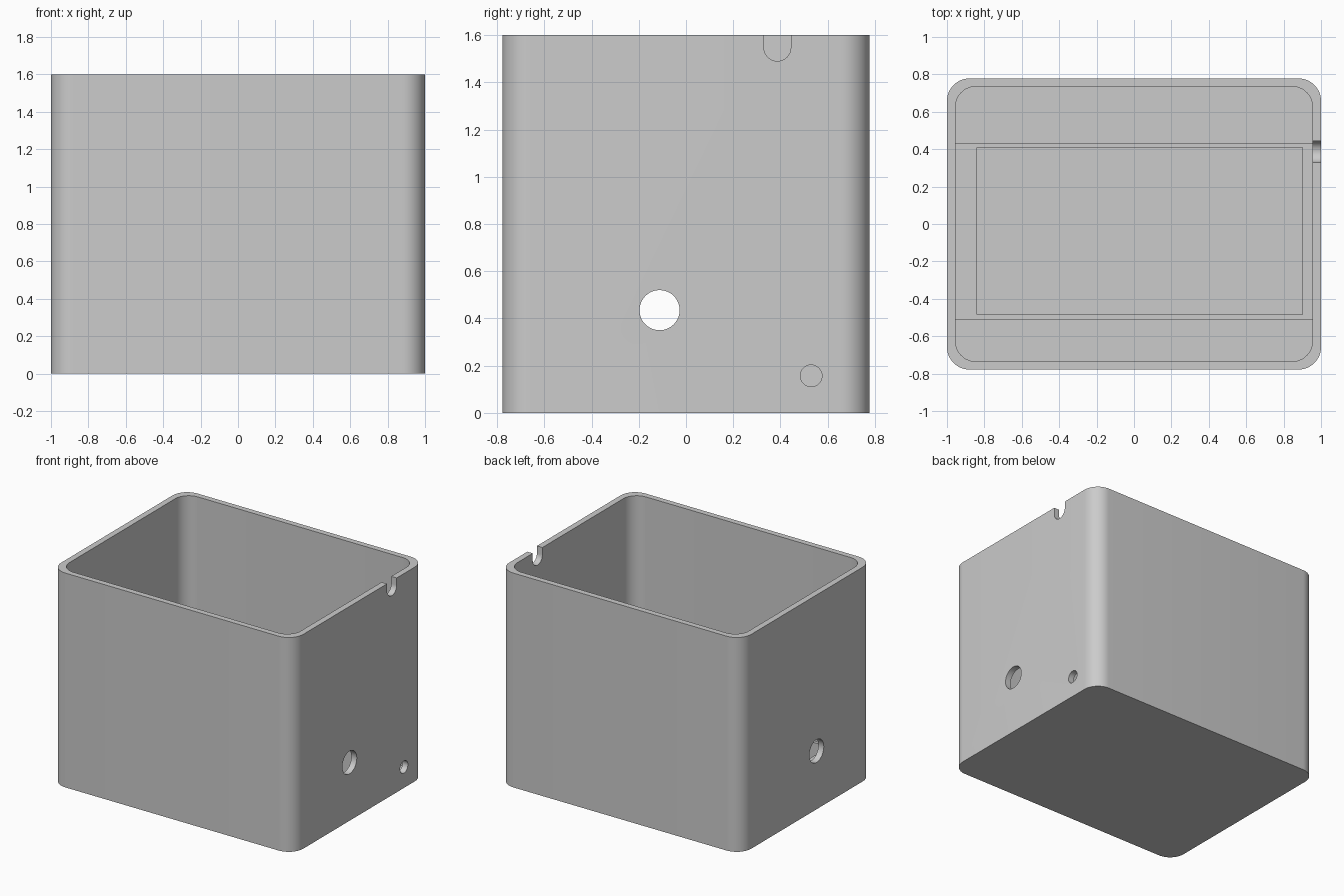
import bpy
import bmesh
from math import cos, sin, pi
from mathutils import Vector

cube = bpy.data.objects.get("Cube")
if cube:
    bpy.data.objects.remove(cube, do_unlink=True)

grey = bpy.data.materials.new("plain_grey")
grey.use_nodes = True
grey.diffuse_color = (0.6, 0.6, 0.6, 1)
grey.node_tree.nodes["Principled BSDF"].inputs["Base Color"].default_value = (0.6, 0.6, 0.6, 1)


def arc(cx, cy, r, start, end, steps):
    angles = [start + (end - start) * i / steps for i in range(steps + 1)]
    return [(cx + r * cos(a), cy + r * sin(a)) for a in angles]


def rounded_rect(hx, hy, r, steps=12):
    corners = [(1, 1), (-1, 1), (-1, -1), (1, -1)]
    return [p for i, (sx, sy) in enumerate(corners)
            for p in arc(sx * (hx - r), sy * (hy - r), r, i * pi / 2, (i + 1) * pi / 2, steps)]


def rect(x0, x1, y0, y1):
    return [(x0, y0), (x1, y0), (x1, y1), (x0, y1)]


def prism(name, profile, low, high, axis="z"):
    """Extrude a profile along z, or a (y, z) profile along x."""
    place = (lambda a, b: Vector((a, b, low))) if axis == "z" else (lambda a, b: Vector((low, a, b)))
    step = Vector((0, 0, high - low)) if axis == "z" else Vector((high - low, 0, 0))
    bm = bmesh.new()
    face = bm.faces.new([bm.verts.new(place(a, b)) for a, b in profile])
    new = bmesh.ops.extrude_face_region(bm, geom=[face])["geom"]
    bmesh.ops.translate(bm, vec=step, verts=[g for g in new if isinstance(g, bmesh.types.BMVert)])
    bmesh.ops.recalc_face_normals(bm, faces=bm.faces)
    mesh = bpy.data.meshes.new(name)
    bm.to_mesh(mesh)
    bm.free()
    mesh.materials.append(grey)
    obj = bpy.data.objects.new(name, mesh)
    bpy.context.collection.objects.link(obj)
    return obj


def activate(obj):
    bpy.ops.object.select_all(action="DESELECT")
    obj.select_set(True)
    bpy.context.view_layer.objects.active = obj


def cut(obj, cutter):
    mod = obj.modifiers.new("cut", "BOOLEAN")
    mod.operation = "DIFFERENCE"
    mod.solver = "EXACT"
    mod.object = cutter
    activate(obj)
    bpy.ops.object.modifier_apply(modifier=mod.name)
    bpy.data.objects.remove(cutter, do_unlink=True)


# Open box with rounded upright corners
box = prism("box_shell", rounded_rect(1, 0.778, 0.12), 0, 1.6)
cut(box, prism("cavity", rounded_rect(0.955, 0.735, 0.11), 0.045, 1.8))

# Large hole through both end walls, small hole through one
cut(box, prism("cable_hole", arc(-0.112, 0.435, 0.085, 0, 2 * pi * 47 / 48, 47), -1.2, 1.2, "x"))
cut(box, prism("small_hole", arc(0.53, 0.157, 0.046, 0, 2 * pi * 31 / 32, 31), 0.8, 1.2, "x"))

# U-shaped notch in the rim
notch = arc(0.387, 1.547, 0.057, pi, 2 * pi, 20) + [(0.444, 1.7), (0.33, 1.7)]
cut(box, prism("rim_notch", notch, 0.8, 1.2, "x"))

# Low frame on the floor with a rectangular pocket
frame = prism("floor_frame", rect(-0.97, 0.97, -0.51, 0.43), 0.02, 0.28)
cut(frame, prism("pocket", rect(-0.84, 0.9, -0.485, 0.41), -0.1, 0.5))

for obj in (box, frame):
    activate(obj)
    bpy.ops.object.shade_smooth_by_angle(angle=pi / 6)
